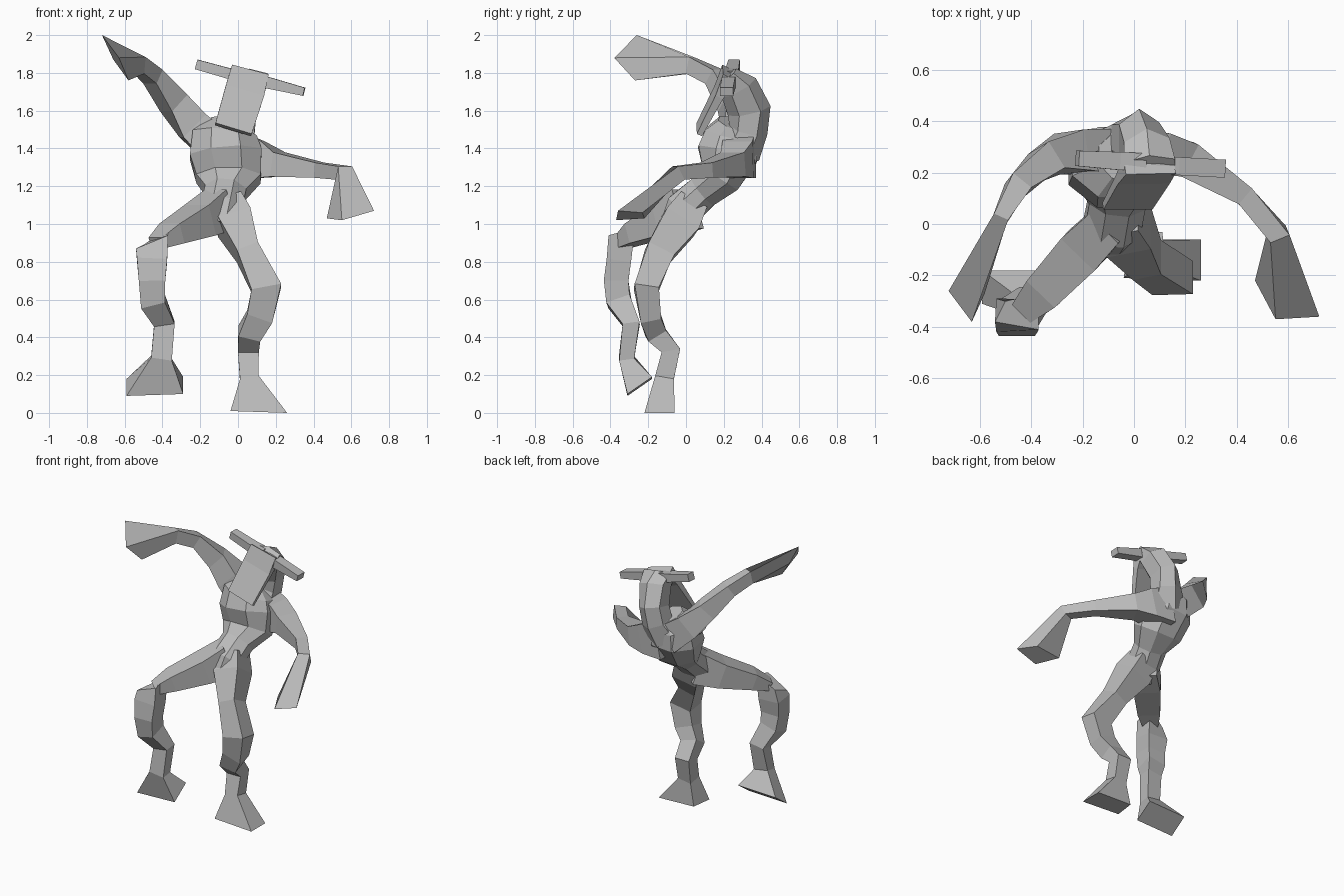
import bpy
import bmesh
import math
from mathutils import Vector

default_cube = bpy.data.objects.get("Cube")
if default_cube:
    bpy.data.objects.remove(default_cube, do_unlink=True)

# Single stone grey for the whole figure
grey = bpy.data.materials.new("stone_grey")
grey.use_nodes = True
colour = (0.5, 0.5, 0.5, 1)
grey.diffuse_color = colour
grey.node_tree.nodes["Principled BSDF"].inputs["Base Color"].default_value = colour


def ring_centre(ring):
    """A ring is (x, y, z, half_width, half_depth) or a list of explicit corners."""
    if isinstance(ring, list):
        return sum((Vector(corner) for corner in ring), Vector()) / len(ring)
    return Vector(ring[:3])


def ring_points(ring, centre, tangent, side, sides):
    """Corners of one cross-section, square to the path."""
    if isinstance(ring, list):
        return [Vector(corner) for corner in ring]
    across = (side - tangent * side.dot(tangent)).normalized()
    along = tangent.cross(across)
    reach = 1 / math.cos(math.pi / sides)
    points = []
    for step in range(sides):
        angle = math.pi * (2 * step + 1) / sides
        points.append(centre
                      + across * ring[3] * reach * math.cos(angle)
                      + along * ring[4] * reach * math.sin(angle))
    return points


def tube(name, rings, side, sides=4):
    """Skin a faceted, closed body over a chain of cross-sections."""
    side = Vector(side)
    centres = [ring_centre(ring) for ring in rings]
    last = len(rings) - 1
    bm = bmesh.new()
    loops = []
    for index, ring in enumerate(rings):
        before = centres[max(index - 1, 0)]
        after = centres[min(index + 1, last)]
        tangent = (after - before).normalized()
        points = ring_points(ring, centres[index], tangent, side, sides)
        loops.append([bm.verts.new(point) for point in points])
    for lower, upper in zip(loops, loops[1:]):
        for i in range(sides):
            j = (i + 1) % sides
            bm.faces.new((lower[i], lower[j], upper[j], upper[i]))
    bm.faces.new(loops[0])
    bm.faces.new(loops[-1])
    bmesh.ops.recalc_face_normals(bm, faces=bm.faces)
    mesh = bpy.data.meshes.new(name)
    bm.to_mesh(mesh)
    bm.free()
    mesh.materials.append(grey)
    obj = bpy.data.objects.new(name, mesh)
    bpy.context.collection.objects.link(obj)
    return obj


SIDEWAYS = (1, 0, 0)
UPWARD = (0, 0, 1)
HEAD_TILT = (0.95, 0, -0.3)

# Pelvis, waist and rounded chest, leaning back
tube("torso", [
    (-.10, -.06, .98, .08, .08),
    (-.085, -.01, 1.08, .11, .10),
    (-.065, .09, 1.17, .11, .09),
    (-.05, .18, 1.24, .17, .11),
    (-.065, .22, 1.37, .19, .16),
    (-.07, .24, 1.47, .17, .14),
    (-.05, .26, 1.53, .09, .09),
], SIDEWAYS, sides=8)

# Hunched neck widening forward into the skull
tube("neck", [
    (-.04, .28, 1.38, .13, .10),
    (.00, .33, 1.50, .09, .09),
    (.02, .335, 1.60, .08, .10),
    (.05, .28, 1.72, .09, .09),
    (.06, .225, 1.79, .10, .045),
], SIDEWAYS, sides=6)

# Flat slab of a face, hanging forward from the skull
tube("face", [
    (-.025, .07, 1.50, .10, .015),
    (.035, .175, 1.70, .105, .022),
    (.06, .23, 1.80, .10, .04),
], HEAD_TILT)

# Horns, level with the brow
tube("left_horn", [
    (.08, .23, 1.76, .035, .035),
    (.17, .225, 1.745, .03, .035),
    (.35, .215, 1.70, .022, .035),
], UPWARD)
tube("right_horn", [
    (.04, .24, 1.775, .035, .035),
    (-.06, .245, 1.80, .028, .035),
    (-.22, .255, 1.845, .026, .03),
], UPWARD)

# Left arm reaches out and down, ending in a flared hand
tube("left_arm", [
    (-.03, .28, 1.37, .13, .09),
    (.11, .275, 1.34, .10, .08),
    (.21, .25, 1.315, .065, .07),
    (.43, .11, 1.285, .04, .04),
    (.56, -.04, 1.27, .04, .04),
    [(.55, -.37, 1.02), (.47, -.22, 1.03), (.65, -.23, 1.06), (.72, -.36, 1.07)],
], UPWARD)

# Right arm is raised, ending in a flared hand
tube("right_arm", [
    (-.10, .28, 1.40, .10, .09),
    (-.24, .28, 1.52, .085, .08),
    (-.34, .245, 1.64, .065, .06),
    (-.45, .15, 1.78, .045, .045),
    (-.52, .02, 1.84, .045, .03),
    [(-.72, -.26, 2), (-.66, -.24, 1.87), (-.58, -.27, 1.76), (-.63, -.38, 1.88)],
], UPWARD)

# Left leg stands straight, foot flat on the ground
tube("left_leg", [
    (-.06, .03, 1.11, .08, .08),
    (-.02, -.03, 1.01, .09, .10),
    (.05, -.14, .85, .06, .075),
    (.15, -.21, .66, .08, .065),
    (.115, -.19, .51, .07, .055),
    (.06, -.16, .42, .06, .055),
    (.055, -.08, .33, .055, .05),
    (.06, -.115, .18, .05, .05),
    [(.26, -.22, 0), (-.04, -.21, .01), (-.02, -.06, .01), (.26, -.06, 0)],
], SIDEWAYS)

# Right leg lifts sideways at the hip, foot tipped back
tube("right_thigh", [
    (-.09, .01, 1.08, .11, .08),
    (-.20, -.10, 1.02, .085, .09),
    (-.35, -.26, .95, .055, .075),
    (-.43, -.34, .90, .03, .05),
], UPWARD)
tube("right_shin", [
    [(-.37, -.41, .94), (-.54, -.38, .87), (-.50, -.30, .89), (-.37, -.27, .98)],
    (-.455, -.355, .81, .08, .065),
    (-.455, -.37, .70, .07, .065),
    (-.45, -.355, .59, .065, .065),
    (-.39, -.29, .47, .055, .045),
    (-.405, -.315, .29, .055, .04),
    [(-.29, -.31, .10), (-.59, -.31, .09), (-.59, -.18, .18), (-.29, -.18, .19)],
], SIDEWAYS)
